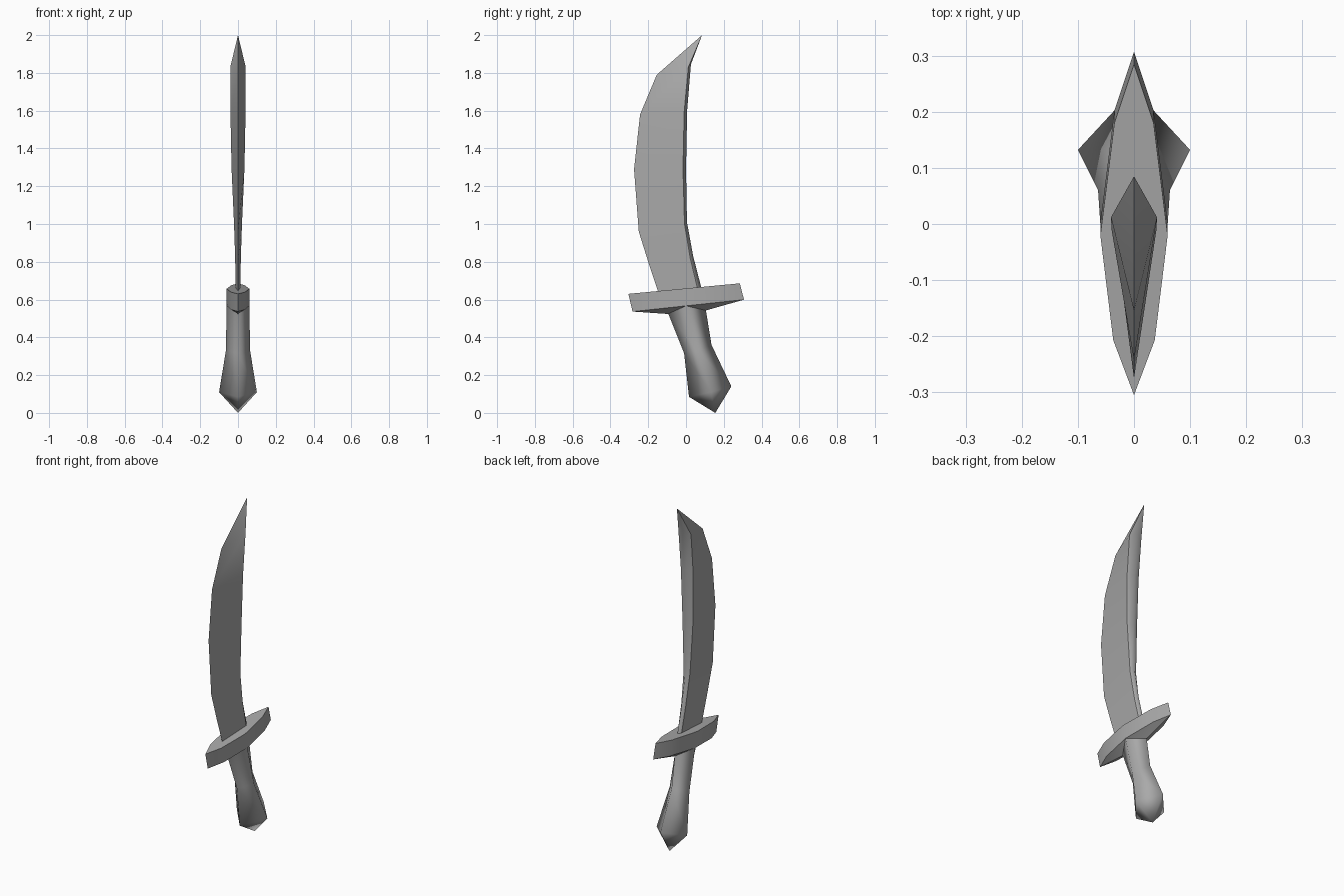
import bpy, bmesh, math

cube = bpy.data.objects.get("Cube")
if cube:
    bpy.data.objects.remove(cube, do_unlink=True)

steel = bpy.data.materials.new("plain_grey")
steel.use_nodes = True
grey = (0.4, 0.4, 0.4, 1)
steel.diffuse_color = grey
steel.node_tree.nodes["Principled BSDF"].inputs["Base Color"].default_value = grey


def finish(bm, name):
    bmesh.ops.recalc_face_normals(bm, faces=bm.faces)
    mesh = bpy.data.meshes.new(name)
    bm.to_mesh(mesh)
    bm.free()
    mesh.materials.append(steel)
    obj = bpy.data.objects.new(name, mesh)
    bpy.context.collection.objects.link(obj)
    return obj


def diamond_loft(name, stations, tip, sharp_corners=()):
    """Skin four-sided rings (front, side, back, mirrored side) up to a point.
    A station is front (y, z), side (half width, y, z), back (y, z)."""
    bm = bmesh.new()
    rings = []
    for front, (w, y, z), back in stations:
        corners = [(0, *front), (w, y, z), (0, *back), (-w, y, z)]
        rings.append([bm.verts.new(c) for c in corners])
    end = bm.verts.new(tip)
    bm.faces.new(rings[0])
    for a, b in zip(rings, rings[1:]):
        for i in range(4):
            j = (i + 1) % 4
            bm.faces.new((a[i], a[j], b[j], b[i]))
    for i in range(4):
        bm.faces.new((rings[-1][i], rings[-1][(i + 1) % 4], end))
    for f in bm.faces:
        f.smooth = True
    for e in rings[0][0].link_faces[0].edges:
        e.smooth = True
    # Crease the chosen lengthwise edges and the hidden cap rim
    for i in sharp_corners:
        line = [r[i] for r in rings] + [end]
        for a, b in zip(line, line[1:]):
            bm.edges.get((a, b)).smooth = False
    for i in range(4):
        bm.edges.get((rings[0][i], rings[0][(i + 1) % 4])).smooth = False
    return finish(bm, name)


# Curved blade: cutting edge, widest line, spine ridge
diamond_loft("blade", [
    ((-0.14, 0.62), (0.012, 0.070, 0.62), (0.092, 0.62)),
    ((-0.20, 0.80), (0.015, 0.022, 0.82), (0.038, 0.83)),
    ((-0.25, 0.96), (0.021, -0.008, 1.00), (0.005, 1.01)),
    ((-0.275, 1.29), (0.034, -0.016, 1.29), (0.000, 1.29)),
    ((-0.243, 1.58), (0.040, -0.010, 1.59), (0.006, 1.60)),
    ((-0.155, 1.79), (0.041, 0.012, 1.83), (0.026, 1.845)),
], (0, 0.085, 2.0), sharp_corners=(0, 1, 3))

# Grip flaring to a pointed pommel
diamond_loft("grip", [
    ((-0.098, 0.535), (0.060, 0.000, 0.572), (0.104, 0.552)),
    ((-0.010, 0.315), (0.064, 0.060, 0.33), (0.135, 0.36)),
    ((0.016, 0.085), (0.100, 0.132, 0.11), (0.24, 0.14)),
], (0, 0.155, 0.0))

# Tilted cross guard: leaf outline on two levels plus a keel underneath
bm = bmesh.new()
leaf = [(0, -0.295), (0.037, -0.197), (0.06, -0.01), (0.035, 0.19), (0, 0.295)]
for w, y in leaf:
    for x in {w, -w}:
        bm.verts.new((x, y - 0.01, 0.658 + 0.094 * y))
        bm.verts.new((x, y + 0.012, 0.568 + 0.107 * y))
for y, z in ((-0.098, 0.524), (0.104, 0.542)):
    bm.verts.new((0, y, z))
bmesh.ops.convex_hull(bm, input=bm.verts)
bmesh.ops.dissolve_limit(bm, angle_limit=math.radians(2), verts=bm.verts, edges=bm.edges)
guard = finish(bm, "cross_guard")
bpy.ops.object.select_all(action="DESELECT")
guard.select_set(True)
bpy.context.view_layer.objects.active = guard
bpy.ops.object.shade_smooth_by_angle(angle=math.radians(35))
